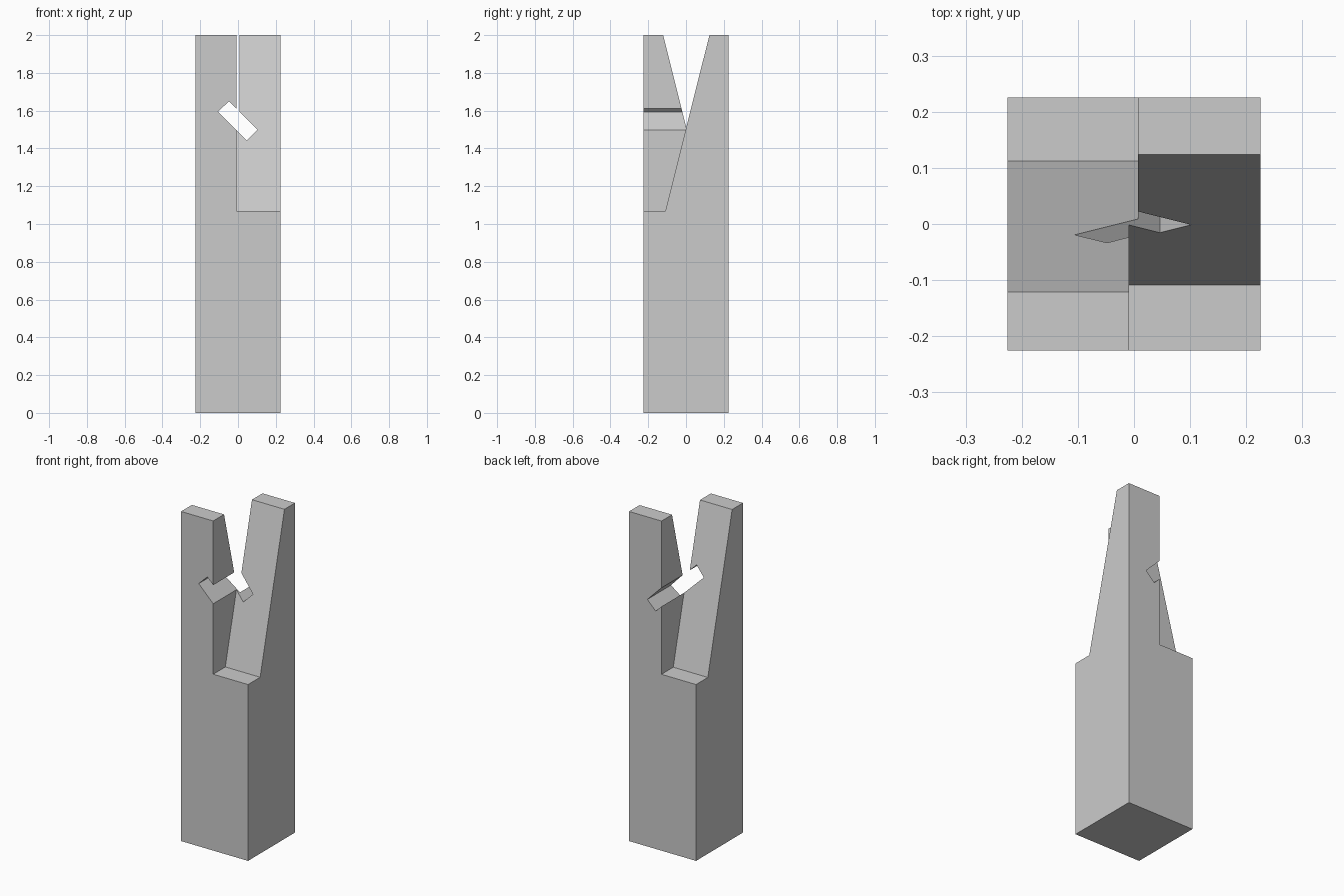
import bpy, bmesh
from mathutils import Vector

if "Cube" in bpy.data.objects:
    bpy.data.objects.remove(bpy.data.objects["Cube"])

W = 0.225       # half width of the square post
FLOOR, TOP = 1.07, 2.0
OVER = 0.1      # how far cutters reach past the post


def prism(name, profile, sweep):
    """Flat polygon extruded along the sweep vector."""
    bm = bmesh.new()
    face = bm.faces.new([bm.verts.new(p) for p in profile])
    ext = bmesh.ops.extrude_face_region(bm, geom=[face])
    verts = [g for g in ext["geom"] if isinstance(g, bmesh.types.BMVert)]
    bmesh.ops.translate(bm, verts=verts, vec=Vector(sweep))
    bmesh.ops.recalc_face_normals(bm, faces=bm.faces)
    mesh = bpy.data.meshes.new(name)
    bm.to_mesh(mesh)
    bm.free()
    obj = bpy.data.objects.new(name, mesh)
    bpy.context.collection.objects.link(obj)
    return obj


def cut(target, cutter):
    """Subtract the cutter, then remove it."""
    mod = target.modifiers.new(cutter.name, 'BOOLEAN')
    mod.operation, mod.solver, mod.object = 'DIFFERENCE', 'EXACT', cutter
    cutter.hide_render = True
    bpy.context.view_layer.objects.active = target
    bpy.ops.object.modifier_apply(modifier=mod.name)
    bpy.data.objects.remove(cutter)


def scarf_cutter(name, side, x0, y_floor, y_top):
    """Wedge open to the front (side 1) or back (side -1), sloping on its inner face."""
    y_high = y_top + (y_top - y_floor) * OVER / (TOP - FLOOR)
    y_out = -side * (W + OVER)
    profile = [(x0, y_out, FLOOR), (x0, y_floor, FLOOR),
               (x0, y_high, TOP + OVER), (x0, y_out, TOP + OVER)]
    return prism(name, profile, (side * (W + OVER) - x0, 0, 0))


# square post
post = prism("scarf_joint_post",
             [(-W, -W, 0), (W, -W, 0), (W, W, 0), (-W, W, 0)], (0, 0, TOP))

# opposed sloping recesses, one per half, with a thin clearance between
cut(post, scarf_cutter("front_recess", 1, -0.009, -0.109, 0.124))
cut(post, scarf_cutter("back_recess", -1, 0.007, 0.112, -0.121))

# diagonal wedge slot right through from front to back
slot = [(-0.106, 1.594), (-0.048, 1.65), (0.102, 1.499), (0.046, 1.443)]
cut(post, prism("wedge_slot", [(x, -W - OVER, z) for x, z in slot],
                (0, 2 * (W + OVER), 0)))
